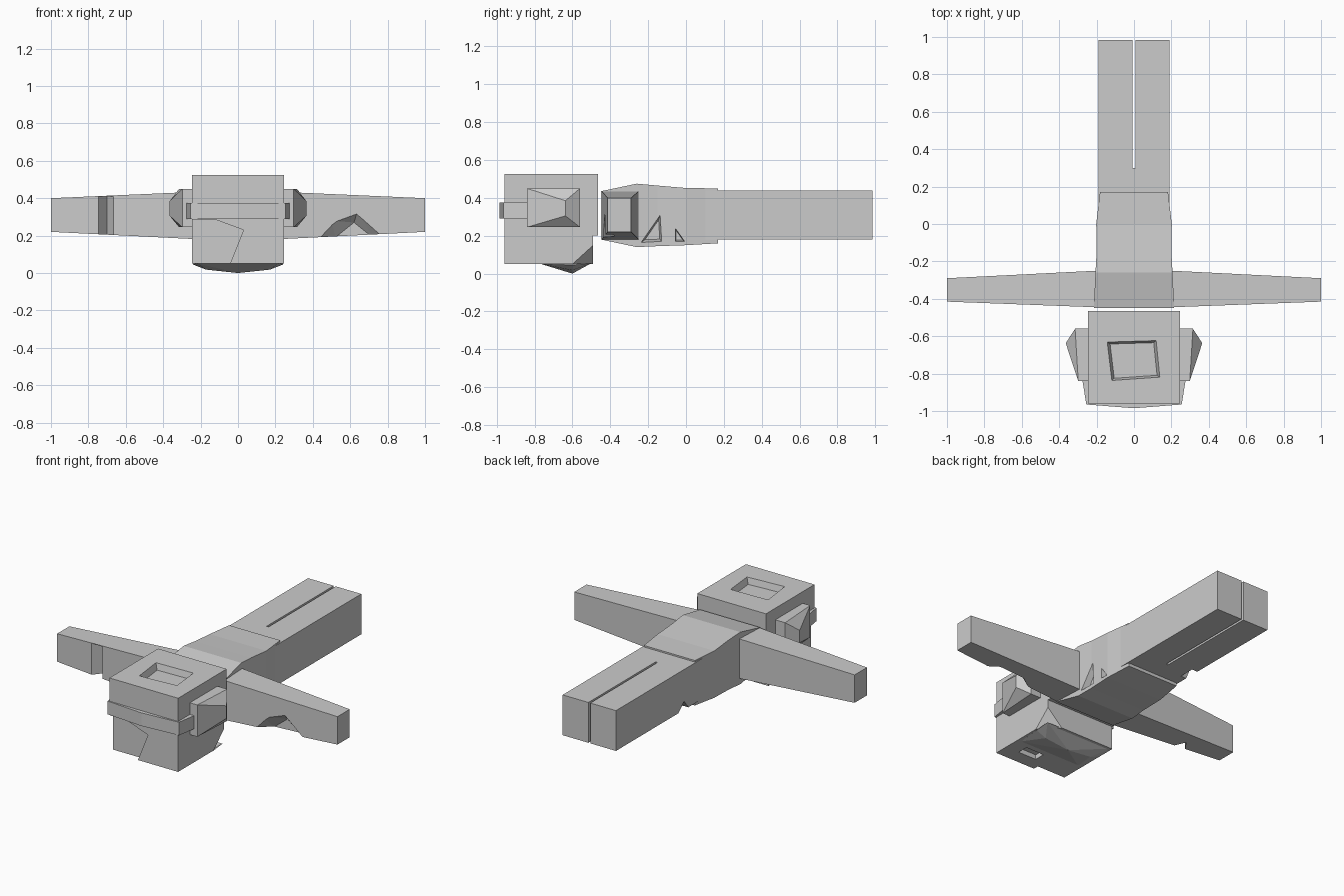
import bpy, bmesh
from mathutils import Vector

if "Cube" in bpy.data.objects:
    bpy.data.objects.remove(bpy.data.objects["Cube"])


def make(name, bm):
    bmesh.ops.recalc_face_normals(bm, faces=bm.faces[:])
    me = bpy.data.meshes.new(name)
    bm.to_mesh(me)
    bm.free()
    ob = bpy.data.objects.new(name, me)
    bpy.context.collection.objects.link(ob)
    return ob


def hull(name, pts):
    bm = bmesh.new()
    for p in pts:
        bm.verts.new(p)
    bmesh.ops.convex_hull(bm, input=bm.verts[:])
    bmesh.ops.dissolve_limit(bm, angle_limit=0.01, verts=bm.verts[:], edges=bm.edges[:])
    return make(name, bm)


def box_pts(x0, x1, y0, y1, z0, z1):
    return [(x, y, z) for x in (x0, x1) for y in (y0, y1) for z in (z0, z1)]


def prism(name, poly, axis, a, b, scale=1.0):
    """Extrude a 2D polygon along an axis, optionally narrowing the far end."""
    c = sum((Vector(p) for p in poly), Vector((0, 0))) / len(poly)
    bm = bmesh.new()
    rings = []
    for d, s in ((a, 1.0), (b, scale)):
        ring = []
        for p in poly:
            q = list(c + (Vector(p) - c) * s)
            q.insert(axis, d)
            ring.append(bm.verts.new(q))
        rings.append(ring)
        bm.faces.new(ring)
    n = len(poly)
    for i in range(n):
        j = (i + 1) % n
        bm.faces.new((rings[0][i], rings[0][j], rings[1][j], rings[1][i]))
    return make(name, bm)


def loft(name, sections):
    """Rectangular sections along y: (y, half width, bottom, top)."""
    bm = bmesh.new()
    rings = [[bm.verts.new(p) for p in ((-w, y, b), (w, y, b), (w, y, t), (-w, y, t))]
             for y, w, b, t in sections]
    for r, s in zip(rings, rings[1:]):
        for i in range(4):
            j = (i + 1) % 4
            bm.faces.new((r[i], r[j], s[j], s[i]))
    bm.faces.new(rings[0])
    bm.faces.new(rings[-1])
    return make(name, bm)


def cut(ob, *cutters):
    for c in cutters:
        c.hide_render = True
        m = ob.modifiers.new("cut", 'BOOLEAN')
        m.operation, m.solver, m.object = 'DIFFERENCE', 'EXACT', c
        bpy.context.view_layer.objects.active = ob
        bpy.ops.object.modifier_apply(modifier=m.name)
        bpy.data.objects.remove(c)


# Head: upper block, and lower block with a broken rear corner
head = hull("head_upper", box_pts(-.245, .245, -.96, -.465, .2, .525))
cut(head, prism("crown_cutter", [(-.145, -.63), (.12, -.622), (.14, -.82), (-.12, -.838)],
                2, .53, .485, .88))
low = [p for p in box_pts(-.245, .245, -.96, -.49, .05, .2) if p != (.245, -.49, .05)]
lower = hull("head_lower", low + [(.245, -.6, .05), (.245, -.49, .15), (.14, -.49, .05)])
chip = [(-.26, .285), (-.12, .285), (.03, .23), (-.05, .03), (-.26, .03)]
cut(lower, prism("chip_cutter", chip, 1, -.97, -.925),
    hull("slot_cutter", box_pts(.02, .15, -.87, -.8, .03, .08)))
cut(head, prism("chip_cutter", chip, 1, -.97, -.925))

# Faceted jaw under the head
hull("jaw", [(s * x, y, z) for s in (-1, 1) for x, y, z in
             ((.22, -.77, .052), (.24, -.5, .055), (.24, -.6, .045),
              (.17, -.72, .04), (.17, -.6, .018), (0, -.6, 0))])

# Band wrapped around the front of the head
prism("head_band", [(-.275, -.84), (-.255, -.965), (0, -.985), (.255, -.965), (.275, -.84)],
      2, .29, .375)

# Ear blocks with an off-centre ridge
for s, side in ((-1, "left"), (1, "right")):
    base = [(.24, -.84), (.24, -.56), (.315, -.56), (.298, -.84)]
    hull("ear_" + side, [(s * x, y, z) for x, y in base for z in (.245, .45)]
         + [(s * .365, -.637, z) for z in (.305, .385)])

# Torso wrap with dents in the right side
torso = loft("torso", [(-.45, .215, .18, .435), (-.26, .206, .14, .475),
                       (-.15, .2, .145, .465), (0, .202, .15, .452), (.17, .182, .16, .45)])
cut(torso, prism("dent_cutter", [(-.25, .155), (-.13, .33), (-.12, .16)], 0, .23, .165, .6),
    prism("dent_cutter", [(-.06, .25), (-.06, .165), (0, .165)], 0, .23, .17, .6))

# Legs joined at the hip, split by a narrow slit
legs = hull("legs", box_pts(-.19, .19, .02, .985, .18, .44))
cut(legs, hull("slit_cutter", box_pts(-.007, .007, .3, 1.1, .1, .6)),
    prism("nick_cutter", [(.24, .17), (.29, .235), (.36, .17)], 0, -.2, -.15))

# Tapered arms
arms = {}
for s, side in ((-1, "left"), (1, "right")):
    arms[side] = hull("arm_" + side,
                      [(s * .205, y, z) for y in (-.445, -.25) for z in (.18, .435)]
                      + [(s, y, z) for y in (-.415, -.29) for z in (.22, .4)])
# Notch across the left arm, broken patch on the front of the right arm
cut(arms["left"], prism("notch_cutter", [(-.75, -.43), (-.7, -.36), (-.665, -.43)], 2, .1, .41))
cut(arms["right"], hull("patch_cutter", [(.42, -.45, .19), (.5, -.45, .28), (.64, -.45, .335),
                                         (.8, -.45, .2), (.52, -.38, .19), (.72, -.38, .19),
                                         (.62, -.38, .27)]))
